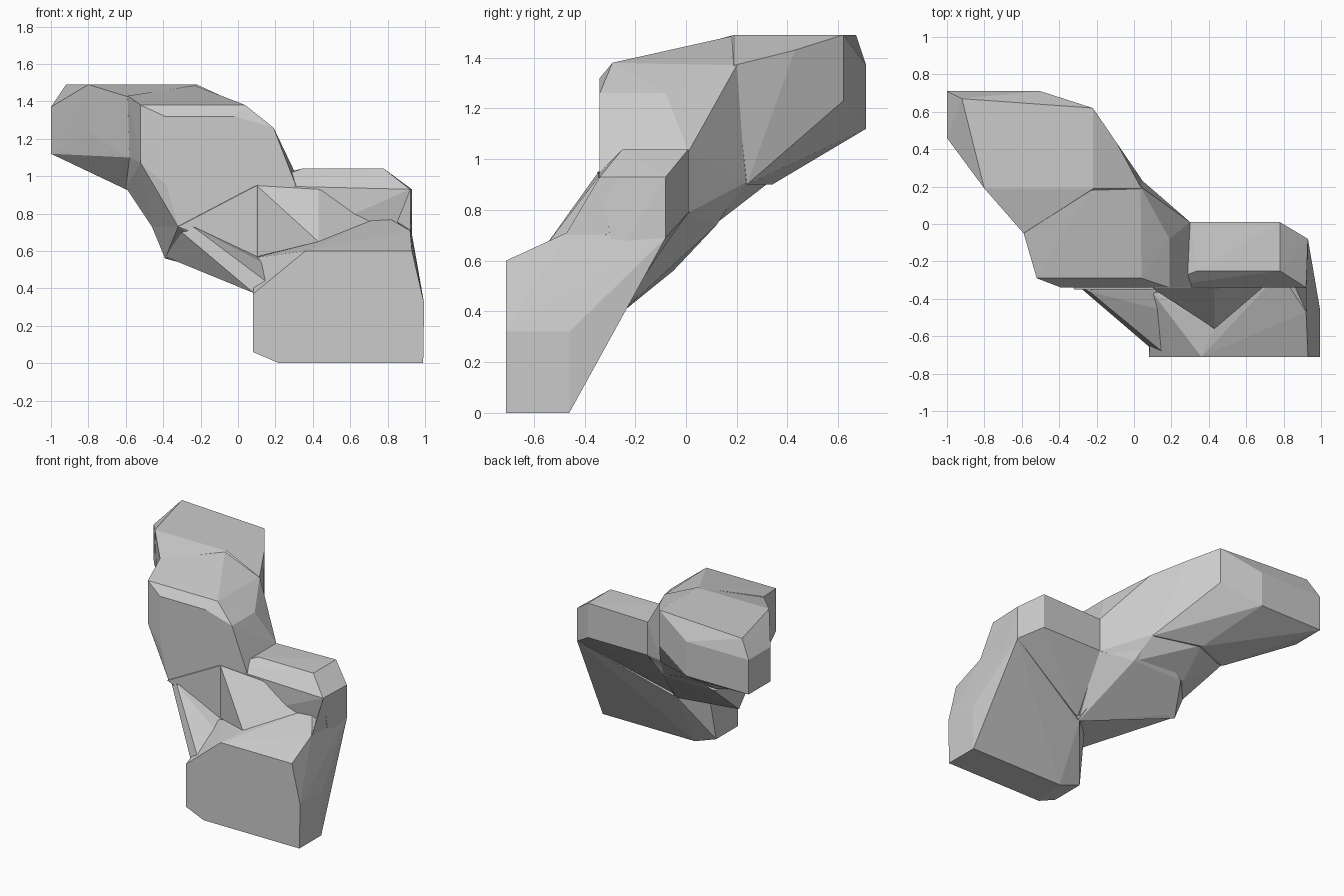
import bpy, bmesh


def hull(name, pts):
    """Faceted rock chunk: convex hull around a few corner points."""
    bm = bmesh.new()
    for p in pts:
        bm.verts.new(p)
    res = bmesh.ops.convex_hull(bm, input=bm.verts)
    loose = {g for g in res["geom_interior"] + res["geom_unused"] if isinstance(g, bmesh.types.BMVert)}
    bmesh.ops.delete(bm, geom=list(loose), context='VERTS')
    bmesh.ops.dissolve_limit(bm, angle_limit=0.01, verts=bm.verts, edges=bm.edges)
    bmesh.ops.recalc_face_normals(bm, faces=bm.faces)
    me = bpy.data.meshes.new(name)
    bm.to_mesh(me)
    bm.free()
    ob = bpy.data.objects.new(name, me)
    bpy.context.collection.objects.link(ob)
    return ob


def ring(y, xz):
    """Section outline in a plane of constant y."""
    return [(x, y, z) for x, z in xz]


# high rear end of the ridge
rear = hull("rear_ridge",
    ring(.71, [(-1, 1.37), (-1, 1.12), (-.5, 1.37), (-.5, 1.12)]) +
    ring(.46, [(-1, 1.37), (-1, 1.12)]) +
    ring(.62, [(-.22, 1.49), (-.22, 1.23)]) +
    ring(.43, [(-.09, 1.43), (-.09, 1.18)]) +
    ring(.19, [(-.8, 1.49), (-.22, 1.49), (-.79, 1.23), (.04, 1.37), (-.6, .93)]) +
    ring(-.05, [(-.59, 1.425), (-.58, 1.1)]) +
    [(-.92, .67, 1.49), (-.3, .34, .9), (.04, .24, .9)])

# steep middle of the ridge
middle = hull("middle_ridge",
    ring(-.29, [(-.52, 1.38), (.04, 1.38), (-.52, 1.07)]) +
    ring(-.34, [(-.39, 1.32), (-.02, 1.32), (.19, 1.26), (.26, 1.08), (.31, .95),
                (.1, .93), (-.38, .95), (-.32, .73), (-.24, .73)]) +
    ring(-.08, [(.19, 1.26), (.26, 1.08)]) +
    ring(-.05, [(-.59, 1.43), (-.58, 1.1), (-.46, .73)]) +
    ring(.01, [(.3, 1.03), (.3, .79)]) +
    ring(.11, [(-.33, .75), (.1, .74)]) +
    [(.035, .2, 1.37), (.035, .24, .91), (-.3, .33, .91), (-.6, .18, .94),
     (-.23, .18, 1.485)])

# saddle joining the ridge to the shelf
saddle = hull("saddle",
    ring(-.35, [(-.24, .73), (-.32, .73), (.1, .95), (.1, .57)]) +
    ring(-.05, [(-.46, .73), (-.39, .56), (-.32, .56)]) +
    ring(.12, [(-.3, .74), (.1, .74)]) +
    [(.04, .22, .9), (.31, 0, .79), (.31, 0, 1.02), (.26, -.26, .39)])

# web running from the saddle down to the foot
web = hull("lower_web",
    [(-.24, -.36, .73), (-.3, -.33, .7), (.1, -.36, .57), (.16, -.69, .43),
     (.085, -.66, .375), (.27, -.25, .4), (-.39, -.06, .57), (.2, -.1, .56),
     (.3, -.5, .45)])

# blocky foot with a flat front
foot = hull("foot",
    ring(-.71, [(.08, .06), (.08, .37), (.16, .43), (.36, .6), (.93, .6),
                (.995, .32), (.99, 0), (.22, 0)]) +
    ring(-.46, [(.99, 0), (.995, .32), (.25, 0), (.08, .06)]) +
    ring(-.26, [(.93, .4), (.25, .39), (.78, .79)]) +
    [(.93, -.08, .69), (.92, -.47, .71), (.43, -.56, .65), (.1, -.37, .565)])

# side shelf
shelf = hull("side_shelf",
    ring(-.34, [(.1, .95), (.43, .93), (.92, .93), (.1, .57)]) +
    ring(-.25, [(.34, 1.04), (.78, 1.04), (.78, .79), (.27, .42)]) +
    ring(.01, [(.3, 1.03), (.78, 1.04), (.78, .79), (.3, .79)]) +
    ring(-.08, [(.93, .93), (.93, .69)]) + [(.93, -.28, .6)])

# thin rim closing the right end of the notch under the shelf
rim = hull("shelf_rim",
    [(.922, -.47, .71), (.922, -.34, .93), (.925, -.1, .92), (.925, -.28, .58),
     (.8, -.2, .79)])

# sloping wedge below the shelf
wedge = hull("shelf_wedge",
    ring(-.345, [(.1, .95), (.43, .93), (.1, .57)]) +
    [(.43, -.56, .65), (.78, -.26, .79), (.43, -.1, .88), (.43, -.25, .55)])

# weld all chunks into one outer skin
rear.name = "rock_ridge"
bpy.context.view_layer.objects.active = rear
for part in (middle, saddle, shelf, rim, wedge, web, foot):
    mod = rear.modifiers.new("weld", 'BOOLEAN')
    mod.operation = 'UNION'
    mod.solver = 'EXACT'
    mod.object = part
    bpy.ops.object.modifier_apply(modifier=mod.name)
    bpy.data.objects.remove(part)
